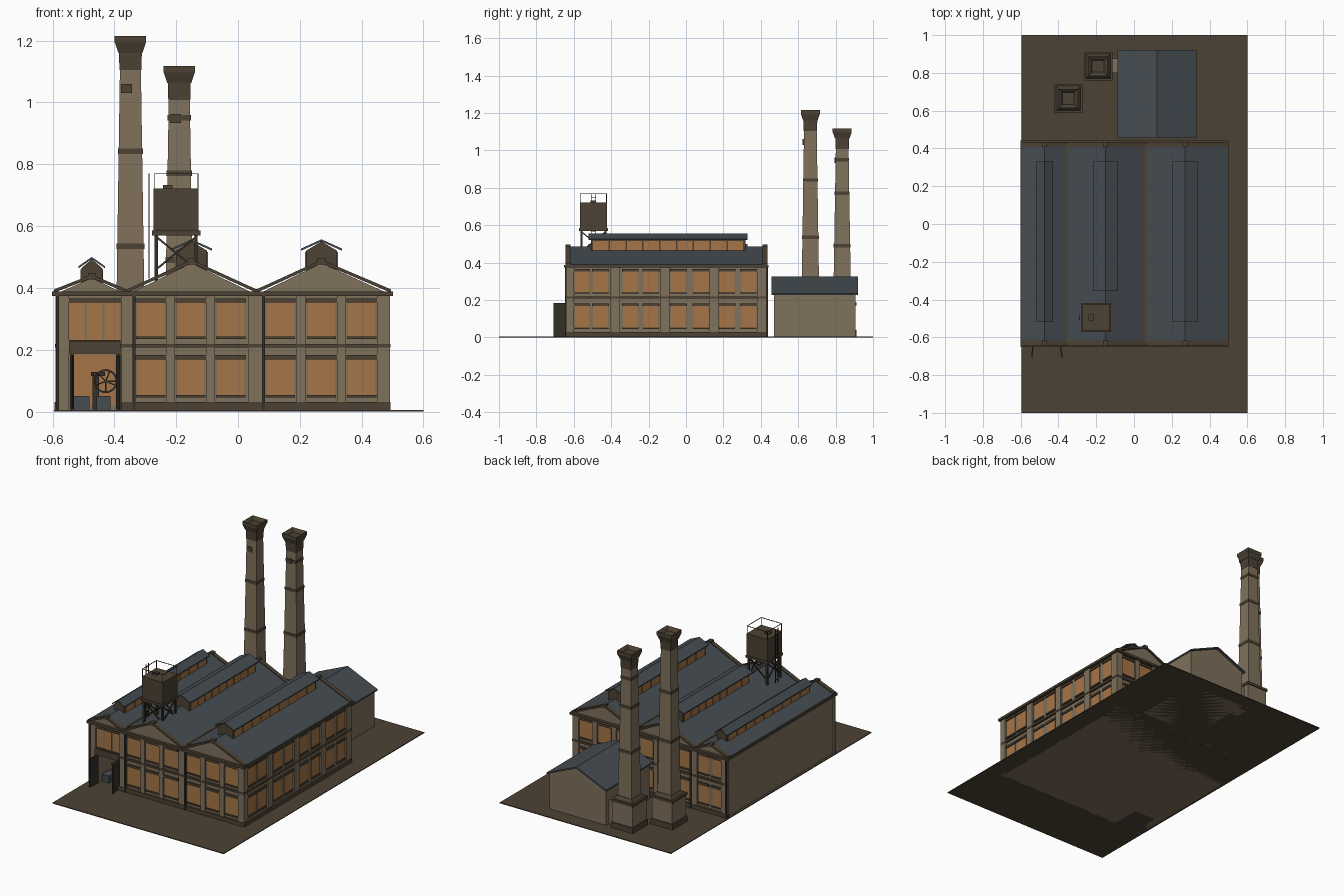
import bpy, bmesh
from math import pi, sin, cos
from mathutils import Vector, Matrix

if "Cube" in bpy.data.objects:
    bpy.data.objects.remove(bpy.data.objects["Cube"], do_unlink=True)


def material(name, rgb):
    m = bpy.data.materials.new(name)
    m.use_nodes = True
    m.diffuse_color = (*rgb, 1)
    bsdf = next(n for n in m.node_tree.nodes if n.type == 'BSDF_PRINCIPLED')
    bsdf.inputs["Base Color"].default_value = (*rgb, 1)
    bsdf.inputs["Roughness"].default_value = 0.9
    return m


TAN = material("tan brick", (0.215, 0.165, 0.107))
BROWN = material("dark brown trim", (0.073, 0.054, 0.034))
SLATE = material("slate roof", (0.06, 0.072, 0.082))
GLASS = material("amber glass", (0.38, 0.18, 0.065))
IRON = material("dark iron", (0.035, 0.029, 0.022))

parts = {}


def part(name, mat):
    return parts.setdefault(name, (bmesh.new(), mat))[0]


def box(bm, x0, x1, y0, y1, z0, z1):
    m = Matrix.Translation(((x0 + x1) / 2, (y0 + y1) / 2, (z0 + z1) / 2))
    bmesh.ops.create_cube(bm, size=1, matrix=m @ Matrix.Diagonal((abs(x1 - x0), abs(y1 - y0), z1 - z0, 1)))


def bar(bm, a, b, t):
    a, b = Vector(a), Vector(b)
    rot = (b - a).to_track_quat('Z', 'Y').to_matrix().to_4x4()
    size = Matrix.Diagonal((t, t, (b - a).length, 1))
    bmesh.ops.create_cube(bm, size=1, matrix=Matrix.Translation((a + b) / 2) @ rot @ size)


def prism(bm, pts, y0, y1):
    """Extrude an x-z outline along y."""
    f = bm.faces.new([bm.verts.new((x, y0, z)) for x, z in pts])
    new = bmesh.ops.extrude_face_region(bm, geom=[f])["geom"]
    bmesh.ops.translate(bm, vec=(0, y1 - y0, 0), verts=[v for v in new if isinstance(v, bmesh.types.BMVert)])


def chevron(bm, x0, xp, x1, z0, zp, t, y0, y1):
    prism(bm, [(x0, z0), (xp, zp), (x1, z0), (x1, z0 + t), (xp, zp + t), (x0, z0 + t)], y0, y1)


def frustum(bm, cx, cy, w0, w1, z0, z1):
    r = 2 ** -0.5
    m = Matrix.Translation((cx, cy, (z0 + z1) / 2)) @ Matrix.Rotation(pi / 4, 4, 'Z')
    bmesh.ops.create_cone(bm, cap_ends=True, segments=4, radius1=w0 * r, radius2=w1 * r, depth=z1 - z0, matrix=m)


# Ground plate
box(part("ground_plate", BROWN), -0.595, 0.6, -1, 1, 0, 0.005)

# Main hall walls, leaving a recess for the doorway
X0, X1, Y0, Y1, TOP = -0.58, 0.48, -0.63, 0.42, 0.385
DX0, DX1, DY = -0.538, -0.388, -0.45
walls = part("hall_walls", TAN)
box(walls, X0, X1, DY, Y1, 0, TOP)
box(walls, X0, DX0, Y0, DY, 0, TOP)
box(walls, DX1, X1, Y0, DY, 0, TOP)
box(walls, DX0, DX1, Y0, DY, 0.19, TOP)


def wall_box(bm, side, u0, u1, z0, z1, d0, d1):
    """Box on a wall: u runs along it, d is the distance out from it."""
    if side == "front":
        box(bm, u0, u1, Y0 - d1, Y0 - d0, z0, z1)
    elif side == "back":
        box(bm, u0, u1, Y1 + d0, Y1 + d1, z0, z1)
    elif side == "right":
        box(bm, X1 + d0, X1 + d1, u0, u1, z0, z1)
    else:
        box(bm, X0 - d1, X0 - d0, u0, u1, z0, z1)


def window(side, u, w, z0, z1):
    wall_box(part("windows", GLASS), side, u - w / 2, u + w / 2, z0, z1, -0.002, 0.003)
    trim = part("lintels_and_sills", BROWN)
    wall_box(trim, side, u - w / 2 - 0.006, u + w / 2 + 0.006, z1, z1 + 0.014, 0, 0.01)
    wall_box(trim, side, u - w / 2 - 0.004, u + w / 2 + 0.004, z0 - 0.008, z0, 0, 0.01)


LOW, HIGH = (0.054, 0.168), (0.242, 0.352)
hall_windows = [-0.282, -0.153, -0.024, 0.137, 0.27, 0.4]
side_windows = [-0.558, -0.457, -0.298, -0.188, -0.04, 0.08, 0.22, 0.335]
for row in (LOW, HIGH):
    for u in hall_windows:
        window("front", u, 0.087, *row)
        window("back", u, 0.087, *row)
    for u in side_windows:
        window("right", u, 0.078, *row)
    for u in (-0.512, -0.42):
        window("back", u, 0.065, *row)
for u in (-0.521, -0.464, -0.408):
    window("front", u, 0.049, 0.232, HIGH[1])

# Piers, bands, plinth and cornice
piers = part("piers", TAN)
for side in ("front", "back"):
    for u, w in ((-0.568, 0.044), (-0.355, 0.044), (-0.218, 0.03), (-0.089, 0.03),
                 (0.057, 0.05), (0.203, 0.03), (0.335, 0.03), (0.47, 0.042)):
        wall_box(piers, side, u - w / 2, u + w / 2, 0, TOP - 0.01, 0, 0.011)
for u, w in ((-0.62, 0.04), (-0.378, 0.05), (-0.114, 0.05), (0.15, 0.05), (0.405, 0.05)):
    wall_box(piers, "right", u - w / 2, u + w / 2, 0, TOP - 0.01, 0, 0.011)
trim = part("bands_and_plinth", BROWN)
spans = {"front": (X0, X1), "back": (X0, X1), "right": (Y0, Y1), "left": (Y0, Y1)}
for side, (a, b) in spans.items():
    wall_box(trim, side, a - 0.022, b + 0.022, 0.373, 0.388, 0, 0.022)
    if side != "left":
        wall_box(trim, side, DX1 if side == "front" else a - 0.013, b + 0.013, 0, 0.03, 0, 0.014)
        wall_box(trim, side, DX1 if side == "front" else a - 0.012, b + 0.012, 0.207, 0.219, 0, 0.013)
pipes = part("drain_pipes", IRON)
for u in (-0.584, -0.336, 0.083):
    for side in ("front", "back"):
        wall_box(pipes, side, u - 0.005, u + 0.005, 0, 0.38, 0.008, 0.018)

# Three gabled roofs with end gables, copings and glazed ridge monitors
gables = [(-0.595, -0.473, -0.36, 0.432, 0.043, 0.034, 0.463, -0.52),
          (-0.36, -0.15, 0.06, 0.48, 0.066, 0.05, 0.52, -0.355),
          (0.06, 0.27, 0.495, 0.48, 0.066, 0.05, 0.52, -0.52)]
for x0, xp, x1, zp, eave, hw, ze, ym in gables:
    prism(part("roof_core", TAN), [(x0 + 0.005, 0.38), (xp, zp), (x1 - 0.005, 0.38)], Y0 - 0.005, Y1 + 0.005)
    chevron(part("roof_slopes", SLATE), x0, xp, x1, 0.384, zp, 0.006, Y0, Y1)
    for ya, yb in ((Y0 - 0.015, Y0 + 0.012), (Y1 - 0.012, Y1 + 0.015)):
        chevron(part("gable_copings", BROWN), x0, xp, x1, 0.384, zp, 0.011, ya, yb)
        box(part("ridge_blocks", BROWN), xp - 0.013, xp + 0.013, ya, yb, zp - 0.005, zp + 0.016)
    yn = 0.33
    box(part("monitor_walls", BROWN), xp - hw, xp + hw, ym + 0.012, yn - 0.012, zp - 0.03, ze)
    prism(part("monitor_walls", BROWN), [(xp - hw, ze), (xp, ze + 0.03), (xp + hw, ze)], ym + 0.012, yn - 0.012)
    chevron(part("monitor_roofs", SLATE), xp - eave, xp, xp + eave, ze, ze + 0.03, 0.007, ym, yn)
    n = 9
    step = (yn - ym - 0.04) / n
    for i in range(n):
        a = ym + 0.02 + i * step
        for s in (-1, 1):
            box(part("monitor_panes", GLASS), xp + s * hw, xp + s * (hw + 0.003),
                a + 0.004, a + step - 0.004, zp - 0.014, ze - 0.004)
for x in (-0.36, 0.06):
    box(part("valley_gutters", BROWN), x - 0.008, x + 0.008, Y0, Y1, 0.385, 0.397)

# Doorway: header, open leaves, lit interior and a flywheel engine
box(part("door_header", BROWN), DX0 - 0.008, DX1 + 0.008, Y0 - 0.018, Y0, 0.188, 0.226)
leaves = part("door_leaves", IRON)
for xa, xb in ((DX0, DX0 - 0.006), (DX1 - 0.006, DX1 + 0.004)):
    prism(leaves, [(xa, 0.006), (xa + 0.007, 0.006), (xa + 0.007, 0.185), (xa, 0.185)], Y0, Y0 - 0.078)
    leaves.verts.ensure_lookup_table()
    for v in leaves.verts[-4:]:
        v.co.x += xb - xa
box(part("lit_interior", GLASS), DX0, DX1, DY - 0.004, DY, 0.02, 0.185)
base = part("engine_bases", SLATE)
box(base, -0.53, -0.48, -0.6, -0.53, 0, 0.05)
box(base, -0.458, -0.412, -0.6, -0.53, 0, 0.05)
engine = part("engine", IRON)
box(engine, -0.47, -0.45, -0.58, -0.55, 0, 0.125)
box(engine, -0.475, -0.43, -0.585, -0.545, 0.115, 0.127)
hub = Vector((-0.428, -0.59, 0.098))
rim = [hub + Vector((cos(k * pi / 8), 0, sin(k * pi / 8))) * 0.036 for k in range(16)]
for k, p in enumerate(rim):
    bar(engine, p, rim[(k + 1) % 16], 0.006)
    if k % 3 == 0:
        bar(engine, hub, p, 0.004)

# Rear shed
shed = part("shed_walls", TAN)
prism(shed, [(-0.075, 0), (0.32, 0), (0.32, 0.232), (0.122, 0.317), (-0.075, 0.232)], 0.47, 0.905)
chevron(part("shed_roof", SLATE), -0.087, 0.122, 0.33, 0.226, 0.317, 0.009, 0.457, 0.92)
box(part("flue_duct", TAN), -0.13, -0.07, 0.8, 0.875, 0, 0.16)


# Tapered square chimneys
def chimney(cx, cy, top, bands):
    neck = top - 0.11
    brick, dark = part("chimney_shafts", TAN), part("chimney_trim", BROWN)
    frustum(dark, cx, cy, 0.152, 0.152, 0, 0.04)
    frustum(brick, cx, cy, 0.14, 0.14, 0.04, 0.17)
    frustum(dark, cx, cy, 0.152, 0.152, 0.17, 0.186)
    frustum(dark, cx, cy, 0.13, 0.1, 0.186, 0.205)
    frustum(brick, cx, cy, 0.095, 0.068, 0.2, neck)
    for z in bands:
        w = 0.1 - 0.027 * (z - 0.2) / (neck - 0.2)
        frustum(dark, cx, cy, w, w, z - 0.009, z + 0.009)
    frustum(dark, cx, cy, 0.071, 0.074, neck, top - 0.055)
    frustum(dark, cx, cy, 0.078, 0.1, top - 0.055, top - 0.022)
    cap = part("chimney_caps", BROWN)
    frustum(cap, cx, cy, 0.102, 0.102, top - 0.022, top)
    cap.faces.ensure_lookup_table()
    cap.normal_update()
    lid = max(cap.faces[-6:], key=lambda f: f.calc_center_median().z)
    for inset, drop in ((0.016, 0.008), (0.012, 0.012)):
        bmesh.ops.inset_region(cap, faces=[lid], thickness=inset)
        bmesh.ops.translate(cap, vec=(0, 0, -drop), verts=lid.verts)
    box(dark, cx - 0.03, cx + 0.005, cy - 0.041, cy - 0.033, neck - 0.075, neck - 0.045)


chimney(-0.348, 0.665, 1.215, (0.535, 0.842))
chimney(-0.19, 0.835, 1.118, (0.49, 0.77, 0.95))

# Water tank on a braced stand, with railing and ladder
tx, ty = -0.2, -0.495
box(part("water_tank", BROWN), tx - 0.073, tx + 0.073, ty - 0.072, ty + 0.072, 0.585, 0.722)
box(part("tank_hatch", BROWN), tx - 0.042, tx - 0.012, ty - 0.015, ty + 0.015, 0.72, 0.732)
box(part("tank_platform", BROWN), tx - 0.078, tx + 0.078, ty - 0.077, ty + 0.077, 0.57, 0.585)
stand, rail = part("tank_stand", IRON), part("tank_railing", IRON)
corners = [(-1, -1), (1, -1), (1, 1), (-1, 1)]
for i, (a, b) in enumerate(corners):
    c, d = corners[(i + 1) % 4]
    p, q = (tx + a * 0.064, ty + b * 0.064), (tx + c * 0.064, ty + d * 0.064)
    bar(stand, (*p, 0.42), (*p, 0.575), 0.011)
    bar(stand, (*p, 0.46), (*q, 0.565), 0.006)
    bar(stand, (*q, 0.46), (*p, 0.565), 0.006)
    p, q = (tx + a * 0.071, ty + b * 0.07), (tx + c * 0.071, ty + d * 0.07)
    bar(rail, (*p, 0.72), (*p, 0.77), 0.003)
    bar(rail, (*p, 0.769), (*q, 0.769), 0.003)
ladder = part("tank_ladder", IRON)
for y in (ty - 0.012, ty + 0.012):
    bar(ladder, (-0.288, y, 0.43), (-0.288, y, 0.77), 0.004)
for k in range(14):
    z = 0.45 + k * 0.023
    bar(ladder, (-0.288, ty - 0.012, z), (-0.288, ty + 0.012, z), 0.003)

# Turn every part into an object
for name, (bm, mat) in parts.items():
    bmesh.ops.recalc_face_normals(bm, faces=bm.faces)
    mesh = bpy.data.meshes.new(name)
    bm.to_mesh(mesh)
    bm.free()
    mesh.materials.append(mat)
    bpy.context.collection.objects.link(bpy.data.objects.new(name, mesh))
